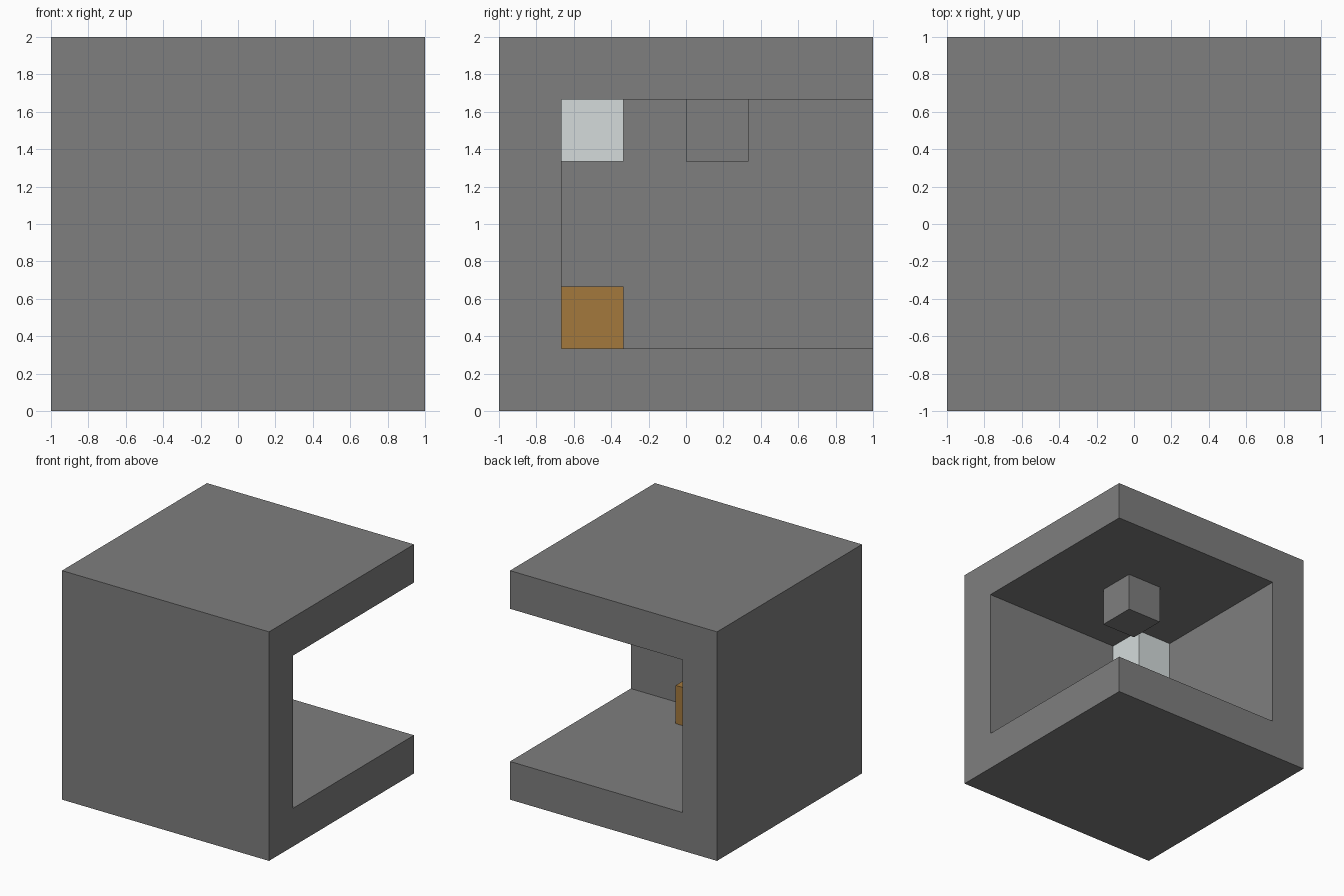
import bpy

if "Cube" in bpy.data.objects:
    bpy.data.objects.remove(bpy.data.objects["Cube"], do_unlink=True)

U = 1 / 3  # one block of the six-block grid


def material(name, rgb):
    mat = bpy.data.materials.new(name)
    mat.use_nodes = True
    colour = (*rgb, 1)
    mat.diffuse_color = colour
    mat.node_tree.nodes["Principled BSDF"].inputs["Base Color"].default_value = colour
    return mat


def box(name, low, high, mat=None):
    """Box between two corners."""
    bpy.ops.mesh.primitive_cube_add(size=1)
    obj = bpy.context.object
    obj.name = obj.data.name = name
    for v in obj.data.vertices:
        v.co = [a if c < 0 else b for c, a, b in zip(v.co, low, high)]
    if mat:
        obj.data.materials.append(mat)
    return obj


def block(name, corner, mat):
    """Single grid block from its lowest corner, counted in blocks."""
    low = [c * U for c in corner]
    return box(name, low, [c + U for c in low], mat)


grey = material("stone grey", (0.21, 0.21, 0.21))
white = material("pale white", (0.66, 0.71, 0.71))
brown = material("wood brown", (0.37, 0.19, 0.046))

# Thick shell: floor, roof, front wall and one side wall, open at back and +x
shell = box("room_shell", (-1, -1, 0), (1, 1, 2), grey)
cutter = box("room_cutter", (-2 * U, -2 * U, U), (1.5, 1.5, 5 * U), grey)
cutter.hide_render = True
cut = shell.modifiers.new("hollow", "BOOLEAN")
cut.operation = "DIFFERENCE"
cut.solver = "EXACT"
cut.object = cutter
bpy.context.view_layer.objects.active = shell
bpy.ops.object.modifier_apply(modifier=cut.name)
bpy.data.objects.remove(cutter, do_unlink=True)

# Blocks inside the room
block("ceiling_block", (0, 0, 4), grey)
block("corner_block", (-2, -2, 4), white)
block("floor_block", (0, -2, 1), brown)
